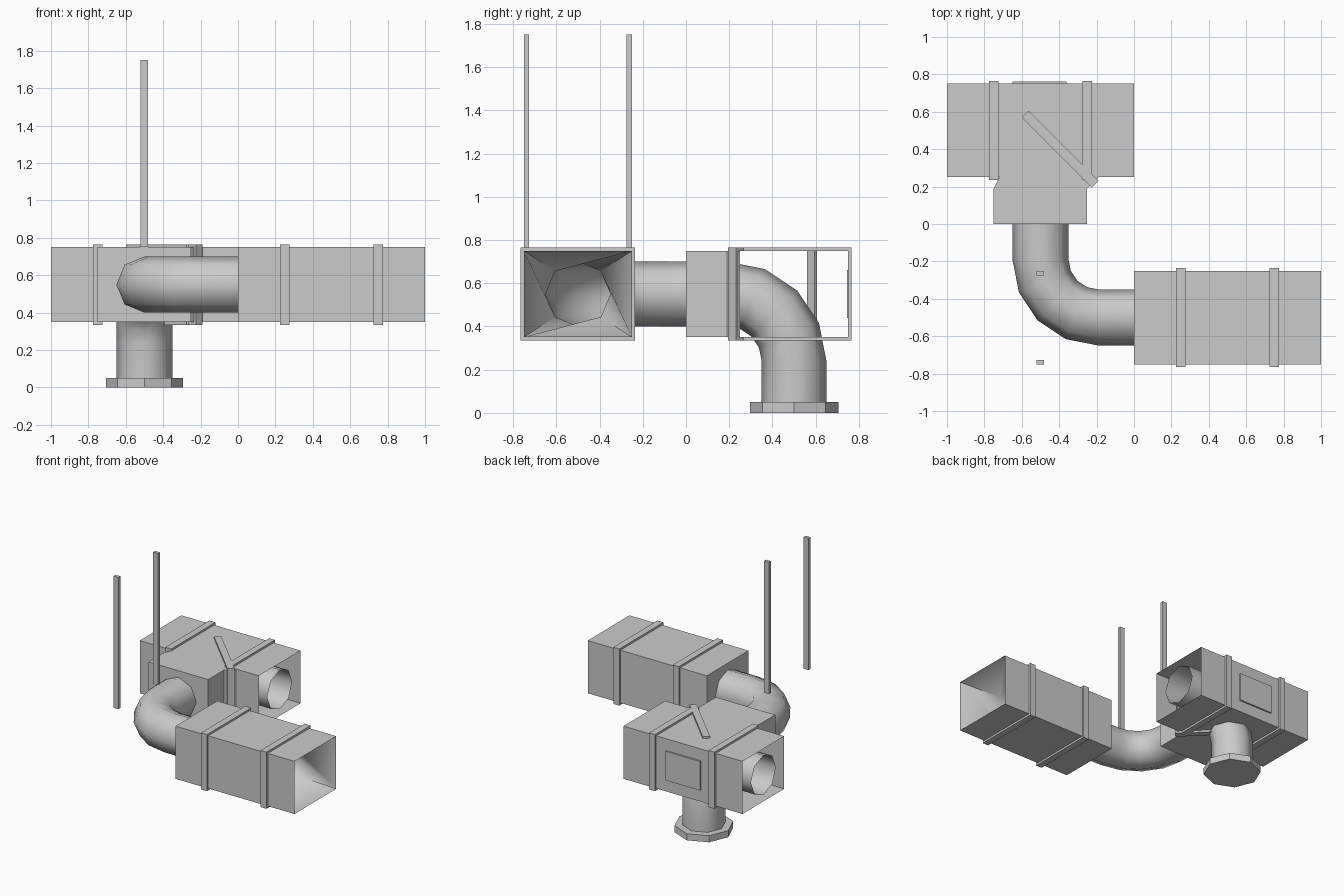
import bpy, bmesh
from math import sin, cos, pi, radians
from mathutils import Vector, Matrix

if "Cube" in bpy.data.objects:
    bpy.data.objects.remove(bpy.data.objects["Cube"])

R, ZC = 0.15, 0.55  # pipe radius, duct centre height


def finish(name, bm, smooth=False):
    bmesh.ops.remove_doubles(bm, verts=bm.verts, dist=1e-4)
    bmesh.ops.recalc_face_normals(bm, faces=bm.faces)
    me = bpy.data.meshes.new(name)
    bm.to_mesh(me)
    bm.free()
    ob = bpy.data.objects.new(name, me)
    bpy.context.collection.objects.link(ob)
    if smooth:
        bpy.context.view_layer.objects.active = ob
        ob.select_set(True)
        bpy.ops.object.shade_smooth_by_angle(angle=radians(50))
        ob.select_set(False)
    return ob


def box(name, lo, hi):
    bm = bmesh.new()
    lo, hi = Vector(lo), Vector(hi)
    s = Matrix.Diagonal((*(hi - lo), 1))
    bmesh.ops.create_cube(bm, size=1, matrix=Matrix.Translation((lo + hi) / 2) @ s)
    return finish(name, bm)


def loft(bm, rings):
    """Skin a list of closed rings of equal length."""
    rows = [[bm.verts.new(p) for p in ring] for ring in rings]
    for a, b in zip(rows, rows[1:]):
        for i in range(len(a)):
            j = (i + 1) % len(a)
            bm.faces.new((a[i], a[j], b[j], b[i]))


def octagon(c, u, v, r=R):
    c, u, v = Vector(c), Vector(u), Vector(v)
    return [c + r * (cos(k * pi / 4) * u + sin(k * pi / 4) * v) for k in range(8)]


def rect(c, u, v, w=0.25, h=0.2):
    c, u, v = Vector(c), Vector(u), Vector(v)
    return [c + a * w * u + b * h * v for a, b in ((1, 1), (-1, 1), (-1, -1), (1, -1))]


def transition(bm, corners, octa):
    """Four panels joining a rectangle to an octagon."""
    c = [bm.verts.new(p) for p in corners]
    o = [bm.verts.new(p) for p in octa]
    for i in range(4):
        m = 2 * i + 1
        mid = o[(m + 1) % 8]
        bm.faces.new((c[i], c[(i + 1) % 4], o[(m + 2) % 8], mid))
        bm.faces.new((c[i], mid, o[m]))


def frame(name, x, y, angle=0):
    """Hollow rectangular flange around a duct."""
    bm = bmesh.new()
    d, s = Vector((cos(angle), sin(angle), 0)), Vector((-sin(angle), cos(angle), 0))
    c, up = Vector((x, y, ZC)), Vector((0, 0, 1))
    a, b = c - d * 0.025, c + d * 0.025
    outer, inner = (0.265, 0.215), (0.25, 0.2)
    loft(bm, [rect(a, s, up, *inner), rect(a, s, up, *outer), rect(b, s, up, *outer),
              rect(b, s, up, *inner), rect(a, s, up, *inner)])
    finish(name, bm)


def elbow(name, start, centre, n0, n1, end, binormal):
    """Straight, four-segment 90 degree bend, straight."""
    bm = bmesh.new()
    n0, n1, centre = Vector(n0), Vector(n1), Vector(centre)
    rings = [octagon(start, n0, binormal)]
    for k in range(5):
        t = k * pi / 8
        n = cos(t) * n0 + sin(t) * n1
        rings.append(octagon(centre + 0.31 * n, n, binormal))
    rings.append(octagon(end, n1, binormal))
    loft(bm, rings)
    finish(name, bm, True)


Y, Z = (0, 1, 0), (0, 0, 1)

# Straight rectangular duct with a funnel into the round bore
bm = bmesh.new()
loft(bm, [rect((0, -0.5, ZC), Y, Z), rect((1, -0.5, ZC), Y, Z)])
transition(bm, rect((0, -0.5, ZC), Y, Z), octagon((0, -0.5, ZC), Y, Z))
finish("straight_duct", bm)
bm = bmesh.new()
transition(bm, rect((0.999, -0.5, ZC), Y, Z, 0.249, 0.199), octagon((0.75, -0.5, ZC), Y, Z))
loft(bm, [octagon((0.75, -0.5, ZC), Y, Z), octagon((0, -0.5, ZC), Y, Z)])
finish("duct_funnel", bm, True)

# Tee-shaped duct, open at both x ends
outline = [(-1, .25), (-.72, .25), (-.75, .19), (-.75, 0), (-.25, 0), (-.25, .19),
           (-.19, .25), (0, .25), (0, .75), (-1, .75)]
bm = bmesh.new()
low = [bm.verts.new((x, y, 0.35)) for x, y in outline]
top = [bm.verts.new((x, y, 0.75)) for x, y in outline]
bm.faces.new(low[::-1])
bm.faces.new(top)
for i in range(len(outline)):
    j = (i + 1) % len(outline)
    if i not in (3, 7, 9):
        bm.faces.new((low[i], low[j], top[j], top[i]))
transition(bm, rect((-.5, 0, ZC), (1, 0, 0), Z), octagon((-.5, 0, ZC), (1, 0, 0), Z))
finish("tee_duct", bm)

# Round bore running through the tee
bm = bmesh.new()
loft(bm, [octagon((-1, 0.5, ZC), Y, Z), octagon((0, 0.5, ZC), Y, Z)])
finish("tee_bore", bm, True)

# Flanges
for i, (x, y) in enumerate(((.25, -.5), (.75, -.5), (-.75, .5), (-.25, .5))):
    frame(f"flange_{i + 1}", x, y)
frame("diagonal_flange", -0.395, 0.4, pi / 4)

# Pipe bends
elbow("side_elbow", (0, -.5, ZC), (-.19, -.19, ZC), (0, -1, 0), (-1, 0, 0), (-.5, 0, ZC), Z)
elbow("down_elbow", (-.5, 0, ZC), (-.5, .19, .24), Z, Y, (-.5, .5, .04), (1, 0, 0))

# Octagonal foot flange
bm = bmesh.new()
loft(bm, [octagon((-.5, .5, z), (1, 0, 0), Y, 0.205) for z in (0, 0.05)])
bmesh.ops.holes_fill(bm, edges=bm.edges, sides=8)
finish("foot_flange", bm)

# Access panel on the back and hanging rods
box("access_panel", (-.65, .745, .44), (-.36, .762, .66))
for i, y in enumerate((-.738, -.263)):
    box(f"hanger_rod_{i + 1}", (-.52, y - .012, .75), (-.48, y + .012, 1.75))
